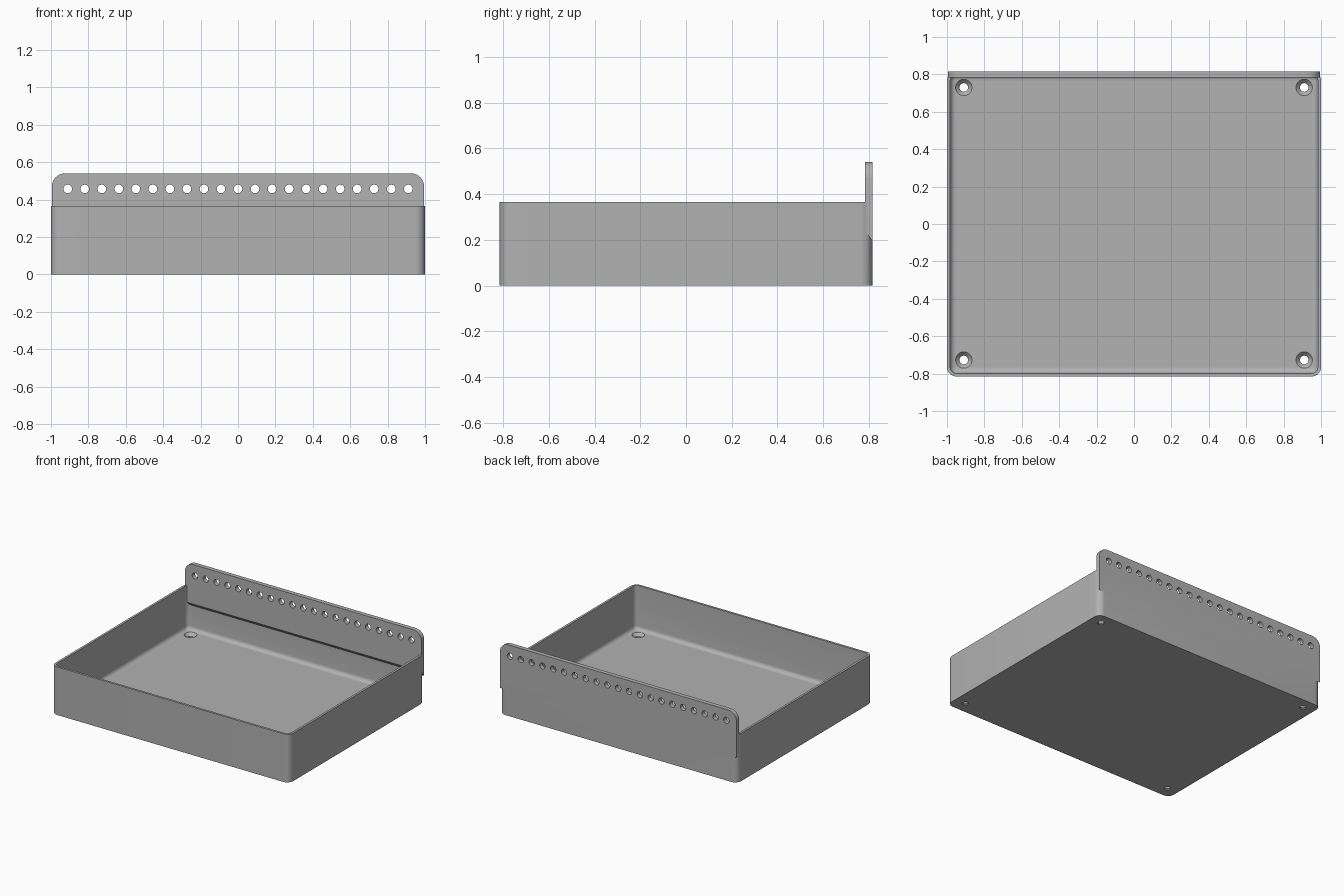
import bpy, bmesh
from math import sin, cos, pi, radians

cube = bpy.data.objects.get("Cube")
if cube:
    bpy.data.objects.remove(cube, do_unlink=True)

HALF_X, HALF_Y = 1.0, 0.815
TRAY_H, RAIL_H = 0.365, 0.54
WALL, FLOOR, FILLET = 0.017, 0.03, 0.03
CORNER, RAIL_T = 0.05, 0.033

grey = bpy.data.materials.new("matte_grey")
grey.use_nodes = True
COLOUR = (0.445, 0.445, 0.445, 1)
grey.diffuse_color = COLOUR
grey.node_tree.nodes["Principled BSDF"].inputs["Base Color"].default_value = COLOUR


def make_object(name, bm):
    bmesh.ops.recalc_face_normals(bm, faces=bm.faces)
    mesh = bpy.data.meshes.new(name)
    bm.to_mesh(mesh)
    bm.free()
    mesh.materials.append(grey)
    obj = bpy.data.objects.new(name, mesh)
    bpy.context.collection.objects.link(obj)
    return obj


def rounded_rect(inset, steps=8):
    """Counter-clockwise outline, inset from the tray's outer edge."""
    r = max(CORNER - inset, 0.008)
    cx, cy = HALF_X - inset - r, HALF_Y - inset - r
    points = []
    for i, (sx, sy) in enumerate([(1, 1), (-1, 1), (-1, -1), (1, -1)]):
        for k in range(steps + 1):
            a = (i + k / steps) * pi / 2
            points.append((sx * cx + r * cos(a), sy * cy + r * sin(a)))
    return points


def loft(name, sections):
    """Skin a stack of equal-length rings and cap both ends."""
    bm = bmesh.new()
    rings = [[bm.verts.new(p) for p in s] for s in sections]
    for a, b in zip(rings, rings[1:]):
        n = len(a)
        for i in range(n):
            bm.faces.new((a[i], a[(i + 1) % n], b[(i + 1) % n], b[i]))
    bm.faces.new(rings[0])
    bm.faces.new(rings[-1])
    return make_object(name, bm)


def boolean(target, other, operation):
    mod = target.modifiers.new(operation.lower(), "BOOLEAN")
    mod.object, mod.operation, mod.solver = other, operation, "EXACT"
    bpy.context.view_layer.objects.active = target
    bpy.ops.object.modifier_apply(modifier=mod.name)
    bpy.data.objects.remove(other, do_unlink=True)


def circle(r, n=32):
    return [(r * cos(2 * pi * i / n), r * sin(2 * pi * i / n)) for i in range(n)]


# Open tray: outer wall, rim, inner wall, filleted floor edge
levels = [(0, 0), (0, TRAY_H), (WALL, TRAY_H)]
for k in range(7):
    a = k / 6 * pi / 2
    levels.append((WALL + FILLET * (1 - cos(a)), FLOOR + FILLET * (1 - sin(a))))
tray = loft("perforated_rail_tray",
            [[(x, y, z) for x, y in rounded_rect(inset)] for inset, z in levels])

# Back rail: rounded top corners, sloping underside
RAIL_X, RAIL_R = 0.995, 0.07
outline = [(-RAIL_X, None), (RAIL_X, None)]
for side, start in ((1, 0), (-1, pi / 2)):
    for k in range(11):
        a = start + k / 10 * pi / 2
        outline.append((side * (RAIL_X - RAIL_R) + RAIL_R * cos(a),
                        RAIL_H - RAIL_R + RAIL_R * sin(a)))
rail = loft("back_rail", [
    [(x, y, base if z is None else z) for x, z in outline]
    for y, base in ((HALF_Y - RAIL_T, 0.24), (HALF_Y, 0.195))])
boolean(tray, rail, "UNION")

# Row of round holes along the rail
for i in range(21):
    cx = -0.91 + i * 0.091
    boolean(tray, loft("rail_hole_cutter", [
        [(cx + x, y, 0.457 + z) for x, z in circle(0.023, 24)] for y in (0.7, 0.9)]),
        "DIFFERENCE")

# Countersunk screw holes in the floor corners
for cx in (-0.91, 0.91):
    for cy in (-0.727, 0.73):
        boolean(tray, loft("screw_hole_cutter", [
            [(cx + x, cy + y, z) for x, y in circle(r)]
            for r, z in ((0.023, -0.05), (0.023, 0.008), (0.044, FLOOR), (0.044, 0.05))]),
            "DIFFERENCE")

bpy.ops.object.select_all(action="DESELECT")
tray.select_set(True)
bpy.context.view_layer.objects.active = tray
bpy.ops.object.shade_smooth_by_angle(angle=radians(30))
